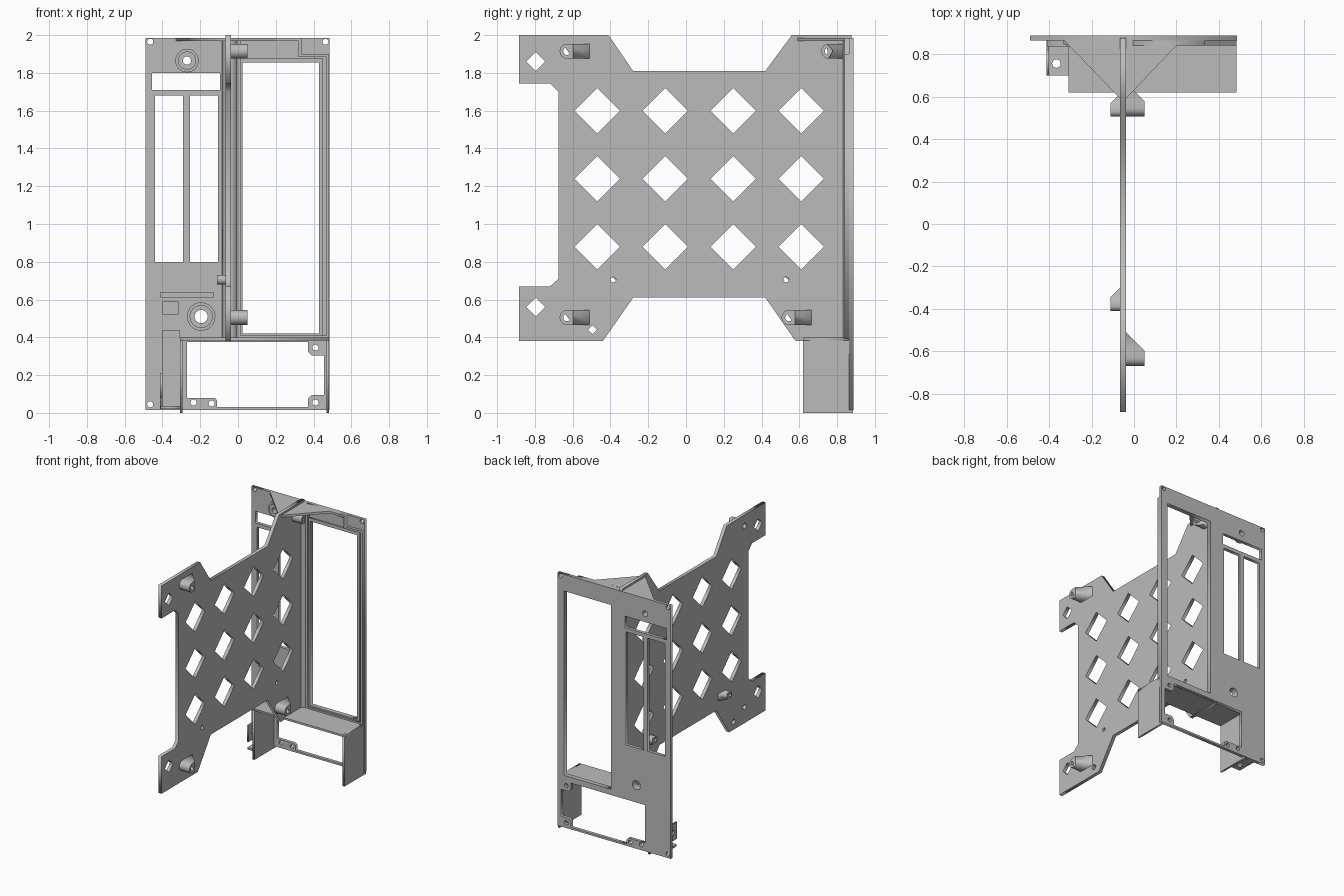
import bpy, bmesh, math
from mathutils import Vector

cube = bpy.data.objects.get("Cube")
if cube:
    bpy.data.objects.remove(cube)

grey = bpy.data.materials.new("plain grey")
grey.use_nodes = True
colour = (0.5, 0.5, 0.5, 1)
grey.diffuse_color = colour
grey.node_tree.nodes["Principled BSDF"].inputs["Base Color"].default_value = colour


def rect(u0, u1, v0, v1):
    return [(u0, v0), (u1, v0), (u1, v1), (u0, v1)]


def disc(u, v, r, n=24):
    return [(u + r * math.cos(math.tau * i / n), v + r * math.sin(math.tau * i / n))
            for i in range(n)]


def diamond(u, v, r):
    return disc(u, v, r, 4)


def plate(name, plane, lo, hi, outline, holes=()):
    """Extrude an outline with holes from lo to hi across the given plane."""
    curve = bpy.data.curves.new(name, "CURVE")
    curve.dimensions = "2D"
    curve.fill_mode = "BOTH"
    curve.extrude = (hi - lo) / 2
    for loop in [outline, *holes]:
        spline = curve.splines.new("POLY")
        spline.points.add(len(loop) - 1)
        for point, (u, v) in zip(spline.points, loop):
            point.co = (u, v, 0, 1)
        spline.use_cyclic_u = True
    temp = bpy.data.objects.new(name + "_outline", curve)
    bpy.context.collection.objects.link(temp)
    graph = bpy.context.evaluated_depsgraph_get()
    mesh = bpy.data.meshes.new_from_object(temp.evaluated_get(graph))
    bpy.data.objects.remove(temp)
    bpy.data.curves.remove(curve)
    mid = (lo + hi) / 2
    for vert in mesh.vertices:
        u, v, w = vert.co
        w += mid
        vert.co = Vector({"xy": (u, v, w), "xz": (u, w, v), "yz": (w, u, v)}[plane])
    bm = bmesh.new()
    bm.from_mesh(mesh)
    bmesh.ops.remove_doubles(bm, verts=bm.verts, dist=0.0002)
    bmesh.ops.recalc_face_normals(bm, faces=bm.faces)
    bm.to_mesh(mesh)
    bm.free()
    mesh.materials.clear()
    mesh.materials.append(grey)
    obj = bpy.data.objects.new(name, mesh)
    bpy.context.collection.objects.link(obj)
    return obj


def standoff(name, y, z, r, hole, tail, x_base, x_tip):
    """Round-nosed screw post whose tail slopes back down to the tray."""
    arc = [(y + r * math.cos(a), z + r * math.sin(a))
           for a in (math.pi * (0.5 + i / 12) for i in range(13))]
    end = y + tail
    post = plate(name, "yz", min(x_base, x_tip), max(x_base, x_tip),
                 arc + [(end, z - r), (end, z + r)], [disc(y, z, hole)])
    for vert in post.data.vertices:
        if abs(vert.co.y - end) < 0.001 and abs(vert.co.x - x_tip) < 0.001:
            vert.co.y -= abs(x_tip - x_base)


# Tray plate with diamond vents and screw holes
big_posts = [(-0.63, 1.915), (-0.63, 0.505), (0.545, 0.505), (0.755, 1.915)]
small_posts = [(-0.385, 0.705), (0.53, 0.705)]
tray_outline = [
    (-0.885, 0.38), (-0.44, 0.38), (-0.28, 0.61), (0.42, 0.61), (0.58, 0.38),
    (0.875, 0.38), (0.875, 2.0), (0.56, 2.0), (0.42, 1.81), (-0.28, 1.81),
    (-0.41, 2.0), (-0.885, 2.0), (-0.885, 1.745), (-0.72, 1.745), (-0.675, 1.7),
    (-0.675, 0.71), (-0.72, 0.67), (-0.885, 0.67)]
vents = [diamond(-0.47 + 0.36 * i, 0.88 + 0.36 * j, 0.12)
         for i in range(4) for j in range(3)]
vents += [diamond(-0.795, 1.86, 0.05), diamond(-0.795, 0.56, 0.05),
          diamond(-0.495, 0.44, 0.025)]
vents += [disc(y, z, 0.02) for y, z in big_posts]
vents += [disc(y, z, 0.014) for y, z in small_posts]
plate("tray", "yz", -0.065, -0.038, tray_outline, vents)

# Screw posts on both sides of the tray
for y, z in big_posts:
    standoff("large_post", y, z, 0.039, 0.02, 0.12 if y < 0.7 else 0.08,
             -0.038, 0.05 if y < 0.7 else 0.045)
for y, z in small_posts:
    standoff("small_post", y, z, 0.025, 0.014, 0.085, -0.065, -0.11)

# Face panel with its openings
lower_window = [
    (-0.11, 0.03), (0.37, 0.03), (0.37, 0.075), (0.39, 0.095), (0.455, 0.095),
    (0.455, 0.305), (0.39, 0.305), (0.37, 0.325), (0.37, 0.375), (-0.27, 0.375),
    (-0.27, 0.08), (-0.125, 0.08), (-0.11, 0.065)]
panel_holes = [
    rect(0.025, 0.43, 0.42, 1.855), lower_window,
    rect(-0.455, -0.095, 1.71, 1.80),
    rect(-0.44, -0.29, 0.80, 1.68), rect(-0.255, -0.105, 0.80, 1.68),
    disc(-0.27, 1.865, 0.022), disc(-0.195, 0.51, 0.035)]
panel_holes += [disc(x, z, 0.016) for x, z in [
    (-0.465, 1.965), (0.463, 1.965), (-0.465, 0.045), (0.41, 0.345),
    (0.41, 0.055), (-0.235, 0.055), (-0.14, 0.05)]]
plate("face_panel", "xz", 0.863, 0.888, rect(-0.49, 0.485, 0.015, 1.985), panel_holes)

# Rim around the tall window, stepping in at the upper corner screw
rim_outer = [(-0.005, 0.395), (0.483, 0.395), (0.483, 1.9), (0.335, 1.9),
             (0.335, 1.985), (-0.005, 1.985)]
rim_inner = [(0.012, 0.41), (0.468, 0.41), (0.468, 1.885), (0.32, 1.885),
             (0.32, 1.97), (0.012, 1.97)]
plate("window_rim", "xz", 0.84, 0.864, rim_outer, [rim_inner])
plate("window_step", "xz", 0.852, 0.864, rect(0.01, 0.45, 0.405, 1.88),
      [rect(0.025, 0.43, 0.42, 1.855)])

# Hood below the tall window
plate("hood_shelf", "xy", 0.383, 0.398, rect(-0.308, 0.483, 0.62, 0.87))
for x in (-0.308, 0.468):
    plate("hood_side", "yz", x, x + 0.015, rect(0.62, 0.885, 0.0, 0.398))

# Top gusset and corner fillets joining tray to panel
plate("top_gusset", "xy", 1.968, 1.985, [
    (-0.065, 0.59), (-0.038, 0.59), (0.2, 0.84), (0.335, 0.84),
    (0.335, 0.87), (-0.335, 0.87)])
plate("joint_fillet", "xy", 0.39, 1.97, [
    (-0.065, 0.84), (-0.038, 0.83), (-0.005, 0.845), (-0.005, 0.87), (-0.09, 0.87)])

# Raised collars around the two round holes
for x, z, outer, inner in [(-0.27, 1.865, 0.062, 0.022), (-0.195, 0.51, 0.075, 0.035)]:
    plate("collar_base", "xz", 0.845, 0.864, disc(x, z, outer, 32), [disc(x, z, inner)])
    plate("collar_lip", "xz", 0.835, 0.846, disc(x, z, outer - 0.014, 32),
          [disc(x, z, inner)])

# Ledge, backing strip and small side bracket near the lower corner
plate("ledge", "xz", 0.835, 0.864, rect(-0.41, -0.13, 0.612, 0.64))
plate("backing_strip", "xz", 0.85, 0.864, rect(-0.4, -0.308, 0.02, 0.44))
plate("backing_tab", "xz", 0.85, 0.864, rect(-0.4, -0.315, 0.52, 0.59))
plate("bracket_floor", "xy", 0.02, 0.036, rect(-0.41, -0.3, 0.7, 0.865),
      [disc(-0.365, 0.755, 0.02)])
plate("bracket_side", "yz", -0.412, -0.4, rect(0.7, 0.82, 0.08, 0.21),
      [disc(0.755, 0.145, 0.02)])
plate("bracket_arm", "yz", -0.412, -0.4, rect(0.8, 0.865, 0.02, 0.21))
